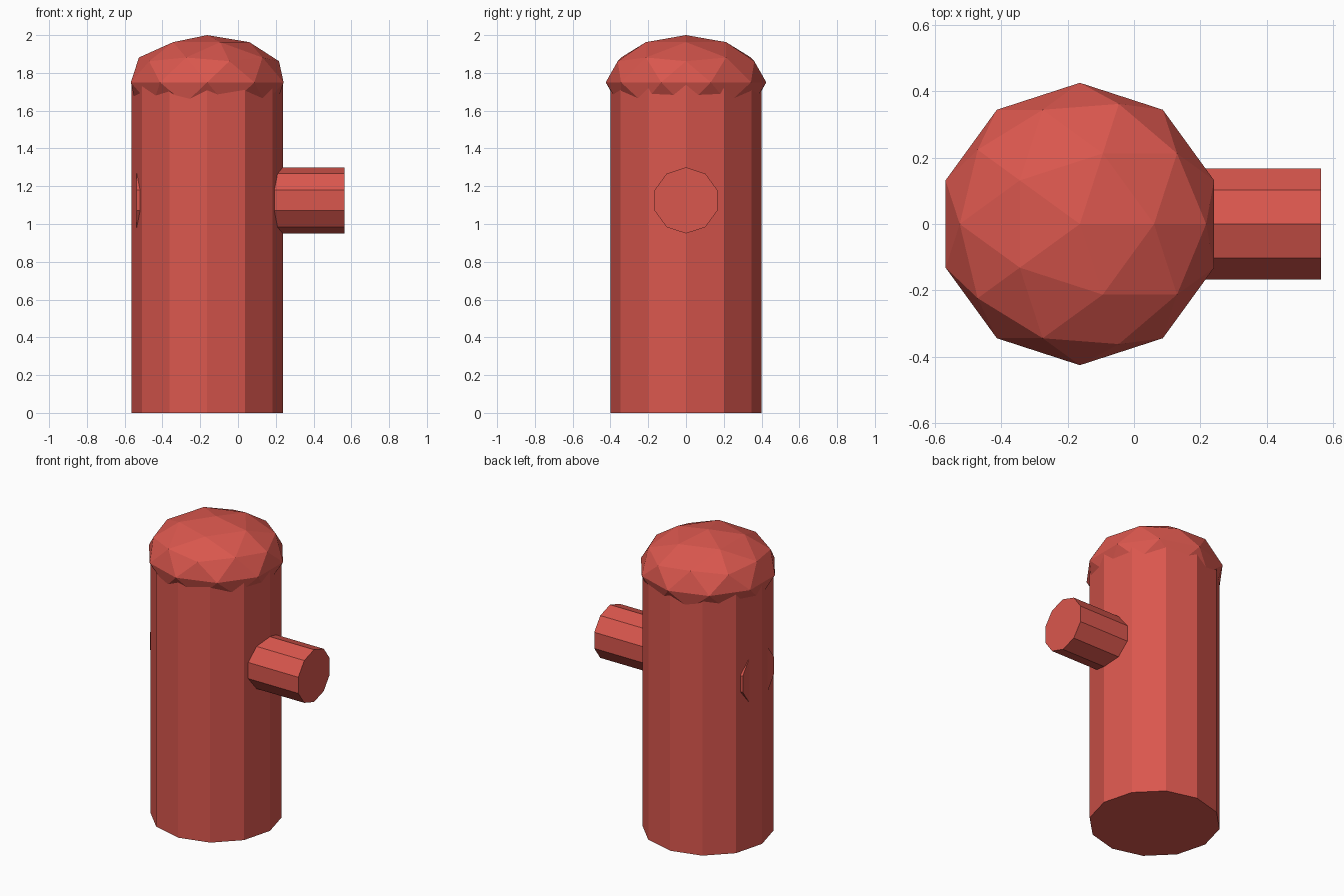
import bpy
from math import radians

cube = bpy.data.objects.get("Cube")
if cube:
    bpy.data.objects.remove(cube, do_unlink=True)

BODY_X = -0.163      # the barrel axis sits left of centre
BODY_HEIGHT = 1.75

red = bpy.data.materials.new("brick_red")
red.use_nodes = True
red.diffuse_color = (0.7, 0.095, 0.075, 1)
red.node_tree.nodes["Principled BSDF"].inputs["Base Color"].default_value = red.diffuse_color


def finish(name):
    """Name the new primitive and paint it."""
    obj = bpy.context.object
    obj.name = name
    obj.data.materials.append(red)
    return obj


# Upright twelve-sided barrel
bpy.ops.mesh.primitive_cylinder_add(
    vertices=12, radius=0.4, depth=BODY_HEIGHT,
    location=(BODY_X, 0, BODY_HEIGHT / 2))
finish("barrel")

# Flattened faceted cap, its rim overhanging the barrel
bpy.ops.mesh.primitive_ico_sphere_add(
    subdivisions=2, radius=1, location=(BODY_X, 0, BODY_HEIGHT))
cap = finish("domed_cap")
cap.scale = (0.425, 0.425, 0.25)

# Side outlet running through the barrel, just breaking the far side
bpy.ops.mesh.primitive_cylinder_add(
    vertices=10, radius=0.175, depth=1.1,
    location=(0.013, 0, 1.125), rotation=(radians(90), 0, radians(90)))
finish("side_outlet")
